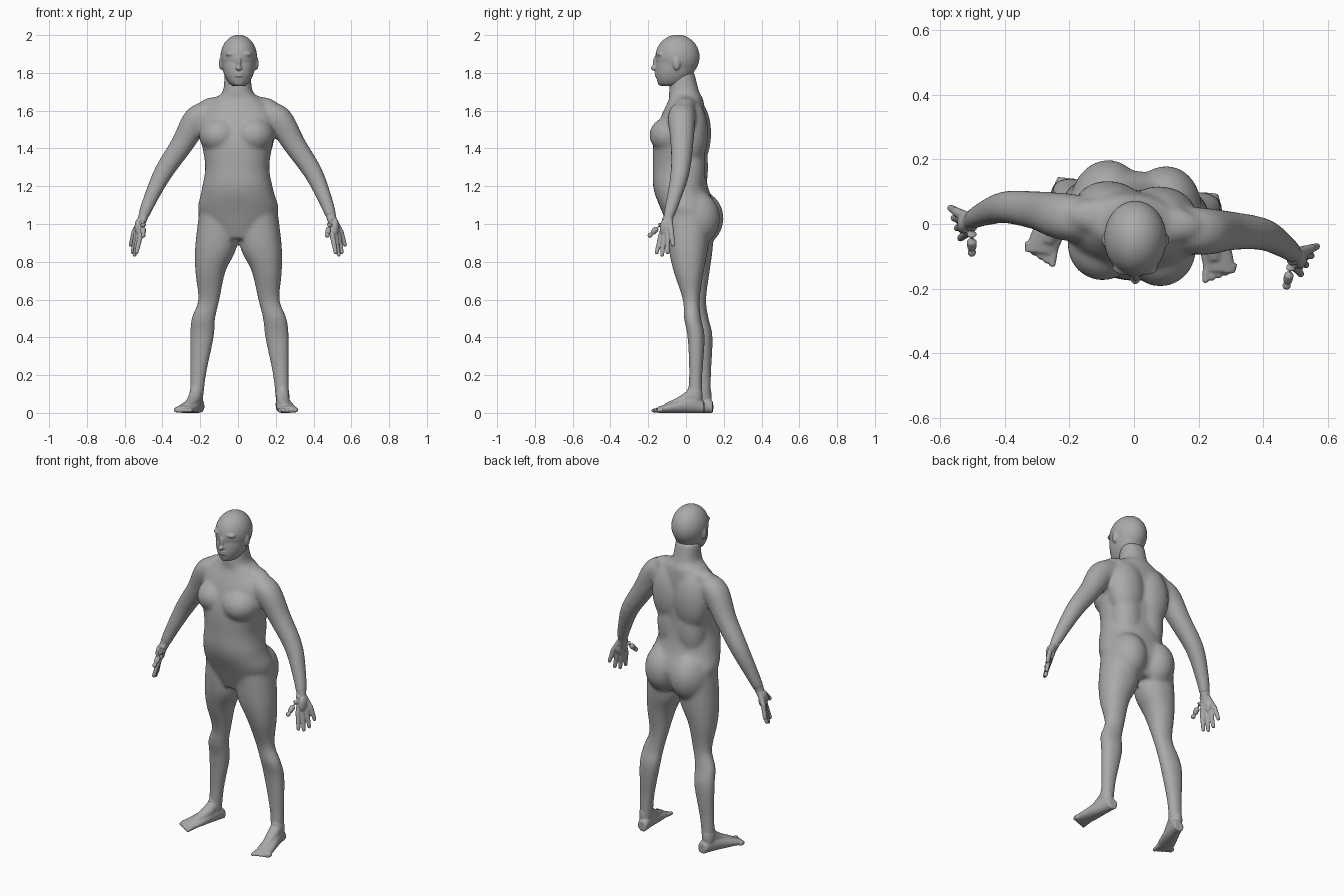
import bpy, bmesh, math
from mathutils import Vector, Matrix

cube = bpy.data.objects.get("Cube")
if cube:
    bpy.data.objects.remove(cube, do_unlink=True)

colour = (.4, .4, .4, 1)
grey = bpy.data.materials.new("plain grey")
grey.use_nodes = True
grey.diffuse_color = colour
grey.node_tree.nodes["Principled BSDF"].inputs["Base Color"].default_value = colour

SIDES = {"left": 1, "right": -1}
TWIST = Matrix.Rotation(math.radians(-6), 4, 'Z')


def resample(rows, steps=5):
    """Smooth curve through rows of numbers."""
    rows = [Vector(row) for row in rows]
    last = len(rows) - 1
    curve = []
    for i in range(last):
        before, start = rows[max(i - 1, 0)], rows[i]
        end, after = rows[i + 1], rows[min(i + 2, last)]
        leave, arrive = (end - before) / 2, (after - start) / 2
        for k in range(steps):
            t = k / steps
            u = 1 - t
            blend = start.lerp(end, t * t * (3 - 2 * t))
            curve.append(blend + leave * (t * u * u) - arrive * (t * t * u))
    return curve + [rows[last]]


def loft(bm, rings, sides=32):
    """Skin rings given as centre, first half axis, second half axis."""
    def square_up(value):
        return math.copysign(abs(value) ** .92, value)
    angles = [math.tau * i / sides for i in range(sides)]
    loops = [[bm.verts.new(centre + a * square_up(math.cos(t)) + b * square_up(math.sin(t)))
              for t in angles] for centre, a, b in rings]
    for low, high in zip(loops, loops[1:]):
        for i in range(sides):
            j = (i + 1) % sides
            bm.faces.new((low[i], low[j], high[j], high[i]))
    bm.faces.new(loops[0][::-1])
    bm.faces.new(loops[-1])


def level_loft(bm, rows, s=1):
    """Rows of height, centre x, front y, back y, half width."""
    rings = []
    for z, x, front, back, width in resample(rows):
        centre = Vector((s * x, (front + back) / 2, z))
        rings.append((centre, Vector((width, 0, 0)), Vector((0, (back - front) / 2, 0))))
    loft(bm, rings)


def limb(bm, rows, s):
    """Round tube through rows of x, y, z, radius."""
    rows = resample(rows)
    rings = []
    for i, (x, y, z, radius) in enumerate(rows):
        ahead, behind = rows[min(i + 1, len(rows) - 1)], rows[max(i - 1, 0)]
        along = (ahead - behind).to_3d()
        along.x *= s
        side = Vector((0, 0, 1) if abs(along.y) > abs(along.z) else (0, 1, 0))
        side = side.cross(along).normalized()
        front = along.cross(side).normalized()
        rings.append((Vector((s * x, y, z)), side * radius, front * radius))
    loft(bm, rings)


def ball(bm, centre, radii, s=1):
    x, y, z = centre
    matrix = Matrix.Translation((s * x, y, z)) @ Matrix.Diagonal((*radii, 1))
    bmesh.ops.create_uvsphere(bm, u_segments=32, v_segments=20, radius=1, matrix=matrix)


def digit(bm, start, end, radius, s):
    """Tapered finger or toe bone with a round tip."""
    tip = radius * .75
    limb(bm, [(*start, radius), (*end, tip)], s)
    ball(bm, end, (tip, tip, tip), s)


def finish(name, bm, voxel, passes, matrix=TWIST):
    """Fuse the overlapping volumes into one soft skin."""
    bmesh.ops.recalc_face_normals(bm, faces=bm.faces)
    bm.transform(matrix)
    mesh = bpy.data.meshes.new(name)
    bm.to_mesh(mesh)
    bm.free()
    mesh.materials.append(grey)
    part = bpy.data.objects.new(name, mesh)
    bpy.context.collection.objects.link(part)
    fuse = part.modifiers.new("fuse", 'REMESH')
    fuse.mode = 'VOXEL'
    fuse.voxel_size = voxel
    fuse.use_smooth_shade = True
    soften = part.modifiers.new("soften", 'SMOOTH')
    soften.factor = .5
    soften.iterations = passes


# Torso and neck
body = bmesh.new()
level_loft(body, [
    (.92, 0, -.07, .12, .09), (1.05, 0, -.12, .165, .21), (1.18, 0, -.17, .12, .19),
    (1.3, 0, -.175, .1, .17), (1.44, 0, -.17, .1, .19), (1.57, 0, -.13, .1, .2),
    (1.66, 0, -.09, .09, .13), (1.7, 0, -.09, .07, .08), (1.8, 0, -.08, .045, .07)])

for s in SIDES.values():
    # Chest, shoulder blade, lower back, shoulder slope and buttock
    ball(body, (.09, -.07, 1.47), (.11, .115, .1), s)
    ball(body, (.08, .04, 1.48), (.11, .085, .18), s)
    ball(body, (.07, .03, 1.3), (.09, .08, .2), s)
    ball(body, (.09, .01, 1.63), (.12, .06, .045), s)
    ball(body, (.09, .05, 1.03), (.115, .14, .15), s)
    # Leg
    level_loft(body, [
        (1.05, .11, -.09, .14, .1), (.88, .12, -.08, .13, .11), (.75, .15, -.05, .11, .08),
        (.6, .16, 0, .09, .057), (.5, .19, .01, .1, .063), (.4, .2, .03, .12, .063),
        (.2, .22, .04, .11, .042), (.05, .23, .03, .11, .035)], s)
    # Arm
    limb(body, [
        (.15, 0, 1.58, .07), (.22, 0, 1.55, .073), (.3, .01, 1.42, .06),
        (.4, .01, 1.27, .05), (.47, -.02, 1.12, .037), (.5, -.04, 1.04, .03)], s)
finish("body", body, .009, 16)

for side, s in SIDES.items():
    # Hand: palm, four fanned fingers and thumb
    hand = bmesh.new()
    wrist = Vector((.5, -.04, 1.04))
    limb(hand, [(.49, -.03, 1.08, .028), (*wrist, .026), (.52, -.05, .98, .02)], s)
    ball(hand, (.525, -.05, .98), (.02, .035, .05), s)
    for i in range(4):
        knuckle = Vector((.51, -.08, .94)).lerp(Vector((.55, -.02, .96)), i / 3)
        tip = Vector((.53, -.1, .85)).lerp(Vector((.57, -.01, .89)), i / 3)
        tip.z -= .03 * math.sin(math.pi * i / 3)
        digit(hand, wrist.lerp(knuckle, .2), knuckle, .018, s)
        digit(hand, knuckle, tip, .014, s)
    digit(hand, (.5, -.05, 1.03), (.49, -.14, .94), .018, s)
    finish(side + "_hand", hand, .004, 4)

    # Foot with ankle, instep and five toes
    foot = bmesh.new()
    sole = resample([(.12, .22, .03, .03), (.07, .23, .037, .045),
                     (-.05, .26, .05, .027), (-.12, .28, .05, .016)])
    loft(foot, [(Vector((s * x, y, high)), Vector((wide, 0, 0)), Vector((0, 0, high)))
                for y, x, wide, high in sole])
    ball(foot, (.23, .07, .09), (.036, .042, .08), s)
    limb(foot, [(.23, .06, .1, .033), (.24, .01, .06, .034), (.26, -.08, .025, .025)], s)
    for i in range(5):
        x = .238 + .02 * i
        digit(foot, (x, -.09, .018), (x, -.15 + .01 * i, .012), .014, s)
    finish(side + "_foot", foot, .005, 5)

# Head: face and skull
head = bmesh.new()
level_loft(head, [
    (1.73, 0, -.13, -.04, .03), (1.75, 0, -.15, 0, .055), (1.8, 0, -.16, .04, .08),
    (1.87, 0, -.155, .06, .09), (1.94, 0, -.14, .05, .08)])
ball(head, (0, -.045, 1.885), (.097, .117, .117))
# Nose bridge, nose tip, lips and chin
ball(head, (0, -.16, 1.85), (.012, .016, .04))
ball(head, (0, -.17, 1.825), (.016, .017, .013))
for lip in (1.785, 1.8):
    ball(head, (0, -.155, lip), (.025, .012, .007))
ball(head, (0, -.13, 1.75), (.03, .02, .02))
for s in SIDES.values():
    # Brow, eye and ear
    ball(head, (.035, -.135, 1.9), (.035, .023, .014), s)
    ball(head, (.035, -.14, 1.88), (.015, .01, .01), s)
    ball(head, (.094, -.05, 1.85), (.011, .02, .035), s)
finish("head", head, .005, 5, Matrix.Translation((.004, 0, 0)))
